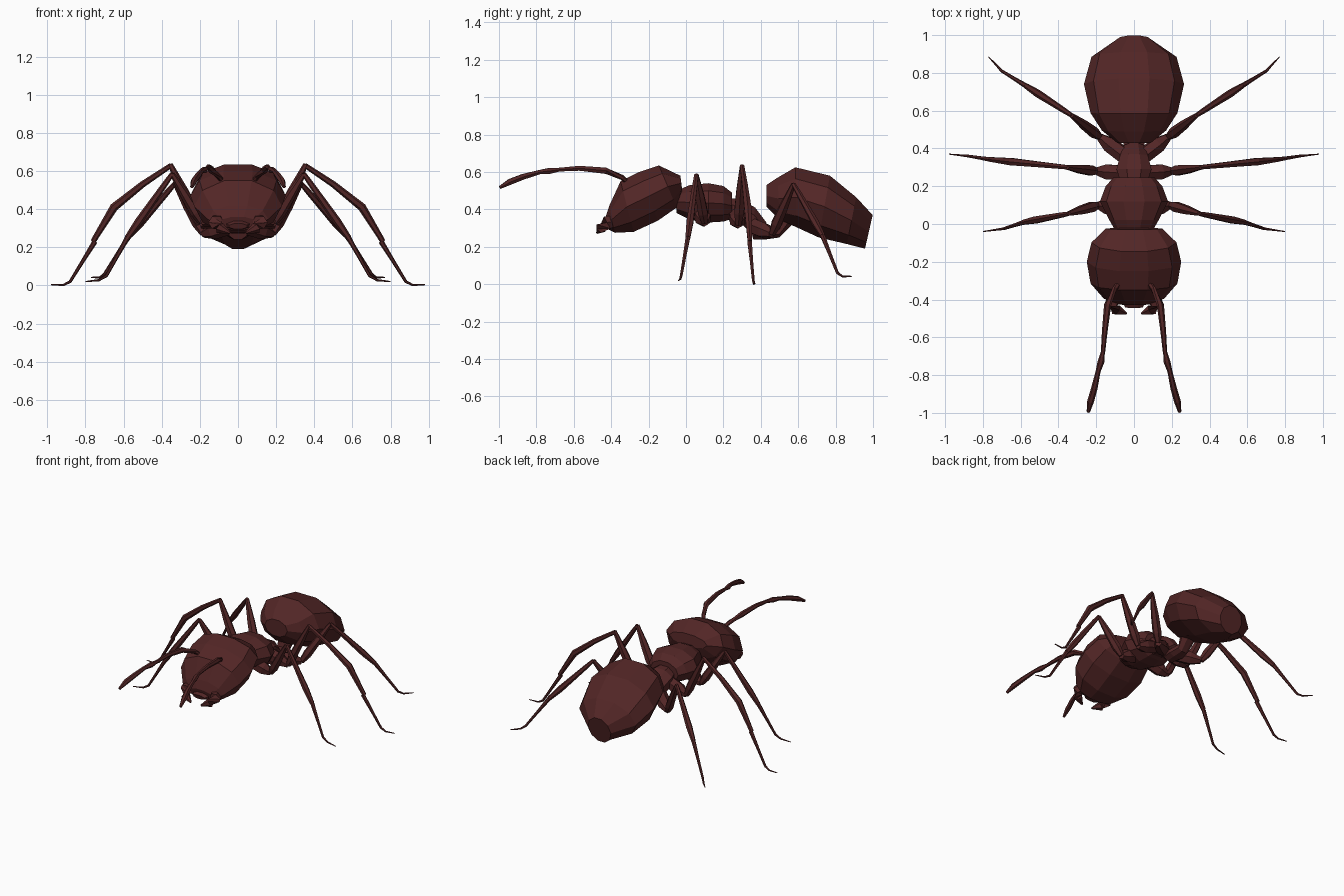
import bpy, bmesh, math
from mathutils import Vector

if "Cube" in bpy.data.objects:
    bpy.data.objects.remove(bpy.data.objects["Cube"])

shell = bpy.data.materials.new("dark maroon shell")
shell.diffuse_color = (0.085, 0.019, 0.019, 1)
shell.use_nodes = True
shell.node_tree.nodes["Principled BSDF"].inputs["Base Color"].default_value = shell.diffuse_color


def skin(name, rings, mirror=False):
    """Bridge a list of equal rings into a closed flat-shaded body."""
    bm = bmesh.new()
    loops = [[bm.verts.new(p) for p in ring] for ring in rings]
    n = len(loops[0])
    for a, b in zip(loops, loops[1:]):
        for i in range(n):
            j = (i + 1) % n
            bm.faces.new((a[i], a[j], b[j], b[i]))
    bm.faces.new(loops[0])
    bm.faces.new(loops[-1])
    bmesh.ops.recalc_face_normals(bm, faces=bm.faces)
    me = bpy.data.meshes.new(name)
    bm.to_mesh(me)
    bm.free()
    me.materials.append(shell)
    ob = bpy.data.objects.new(name, me)
    bpy.context.collection.objects.link(ob)
    if mirror:
        ob.modifiers.new("mirror", 'MIRROR').use_bisect_axis[0] = False
    return ob


def body(name, stations, sides=10):
    """Stations: top y, top z, bottom y, bottom z, half width."""
    rings = []
    for yt, zt, yb, zb, w in stations:
        ring = []
        for i in range(sides):
            a = 2 * math.pi * (i + 0.5) / sides
            c = math.cos(a) / math.cos(math.pi / sides)
            t = (1 + c) / 2
            ring.append((w * math.sin(a), yb + (yt - yb) * t, zb + (zt - zb) * t))
        rings.append(ring)
    return skin(name, rings)


def tube(name, pts, sides=6):
    """Mirrored limb through points (x, y, z, radius)."""
    P = [Vector(p[:3]) for p in pts]
    rings = []
    for i, p in enumerate(P):
        d = (P[min(i + 1, len(P) - 1)] - P[max(i - 1, 0)]).normalized()
        ref = Vector((0, 1, 0)) if abs(d.y) < 0.8 else Vector((0, 0, 1))
        u = d.cross(ref).normalized()
        v = d.cross(u)
        r = pts[i][3]
        rings.append([p + r * (math.cos(a) * u + math.sin(a) * v)
                      for a in (2 * math.pi * k / sides for k in range(sides))])
    return skin(name, rings, True)


# Head, tilted down to the front
body("head", [(-.03, .58, -.02, .50, .15), (-.145, .635, -.05, .41, .225),
              (-.25, .60, -.15, .34, .25), (-.35, .55, -.28, .28, .23),
              (-.41, .42, -.38, .275, .16), (-.43, .36, -.41, .29, .10)])
body("neck", [(-.10, .50, -.10, .42, .06), (.02, .49, .02, .38, .09)], 8)

# Thorax and waist
body("front_thorax", [(-.05, .50, -.05, .38, .09), (.02, .53, .02, .345, .13),
                      (.12, .54, .12, .33, .18), (.20, .525, .20, .335, .15),
                      (.245, .49, .245, .35, .11)])
body("rear_thorax", [(.23, .46, .23, .34, .08), (.29, .455, .29, .33, .10),
                     (.37, .41, .35, .27, .08), (.43, .33, .39, .25, .055)], 8)
body("waist", [(.34, .31, .36, .24, .05), (.42, .30, .43, .24, .06),
               (.50, .31, .50, .25, .045), (.53, .41, .58, .33, .06)], 8)

# Abdomen
body("abdomen", [(.43, .53, .43, .415, .09), (.49, .57, .50, .345, .17),
                 (.585, .625, .59, .305, .23), (.77, .58, .71, .25, .265),
                 (.91, .465, .86, .215, .225), (.998, .37, .957, .19, .09)])


def leg(name, root, base, knee, ankle, heel, toe):
    """Hip, thigh, shin and thin foot, from hip root to toe."""
    V = [Vector(p) for p in (base, knee, ankle, heel, toe)]
    b, k, a, h, t = V
    tube(name + "_hip", [(*root, .045), (*Vector(root).lerp(b, .6), .045), (*b, .022)])
    tube(name + "_thigh", [(*b, .018), (*b.lerp(k, .2), .03), (*b.lerp(k, .55), .026),
                           (*k, .013)])
    tube(name + "_shin", [(*k, .012), (*k.lerp(a, .15), .015), (*k.lerp(a, .75), .021),
                          (*a, .015)])
    tube(name + "_foot", [(*a, .014), (*a.lerp(h, .5), .010), (*h, .008),
                          (*h.lerp(t, .35) - Vector((0, 0, .012)), .006), (*t, .003)])


leg("front_leg", (.07, .08, .38), (.19, .10, .33), (.345, .055, .585),
    (.58, .01, .25), (.69, -.025, .05), (.80, -.04, .02))
leg("middle_leg", (.06, .27, .37), (.20, .28, .32), (.355, .30, .635),
    (.75, .34, .23), (.88, .36, .02), (.98, .37, .004))
tube("middle_knee", [(.35, .30, .63, .013), (.50, .315, .53, .017),
                     (.65, .33, .41, .022), (.76, .342, .23, .014)])
leg("rear_leg", (.05, .36, .31), (.18, .46, .27), (.33, .575, .535),
    (.57, .73, .26), (.70, .81, .06), (.77, .885, .042))
# The middle shin bends, so its straight version gives way to the bent one
bpy.data.objects.remove(bpy.data.objects["middle_leg_shin"])
bpy.data.objects["middle_knee"].name = "middle_leg_shin"

# Antennae
tube("antenna_stem", [(.07, -.30, .53, .012), (.10, -.34, .57, .014),
                      (.14, -.43, .607, .019), (.155, -.57, .62, .015),
                      (.165, -.69, .612, .011)])
tube("antenna_tip", [(.165, -.68, .612, .011), (.175, -.73, .606, .018),
                     (.19, -.78, .60, .013), (.21, -.87, .575, .017),
                     (.23, -.94, .548, .018), (.242, -.995, .517, .009)])

# Jaws: flat curved blades
tube("jaw", [(.10, -.38, .34, .035), (.115, -.42, .33, .042),
             (.095, -.455, .30, .03), (.04, -.475, .275, .006)])
body("mouth_plate", [(-.40, .35, -.38, .29, .08), (-.445, .325, -.435, .295, .05)], 8)
